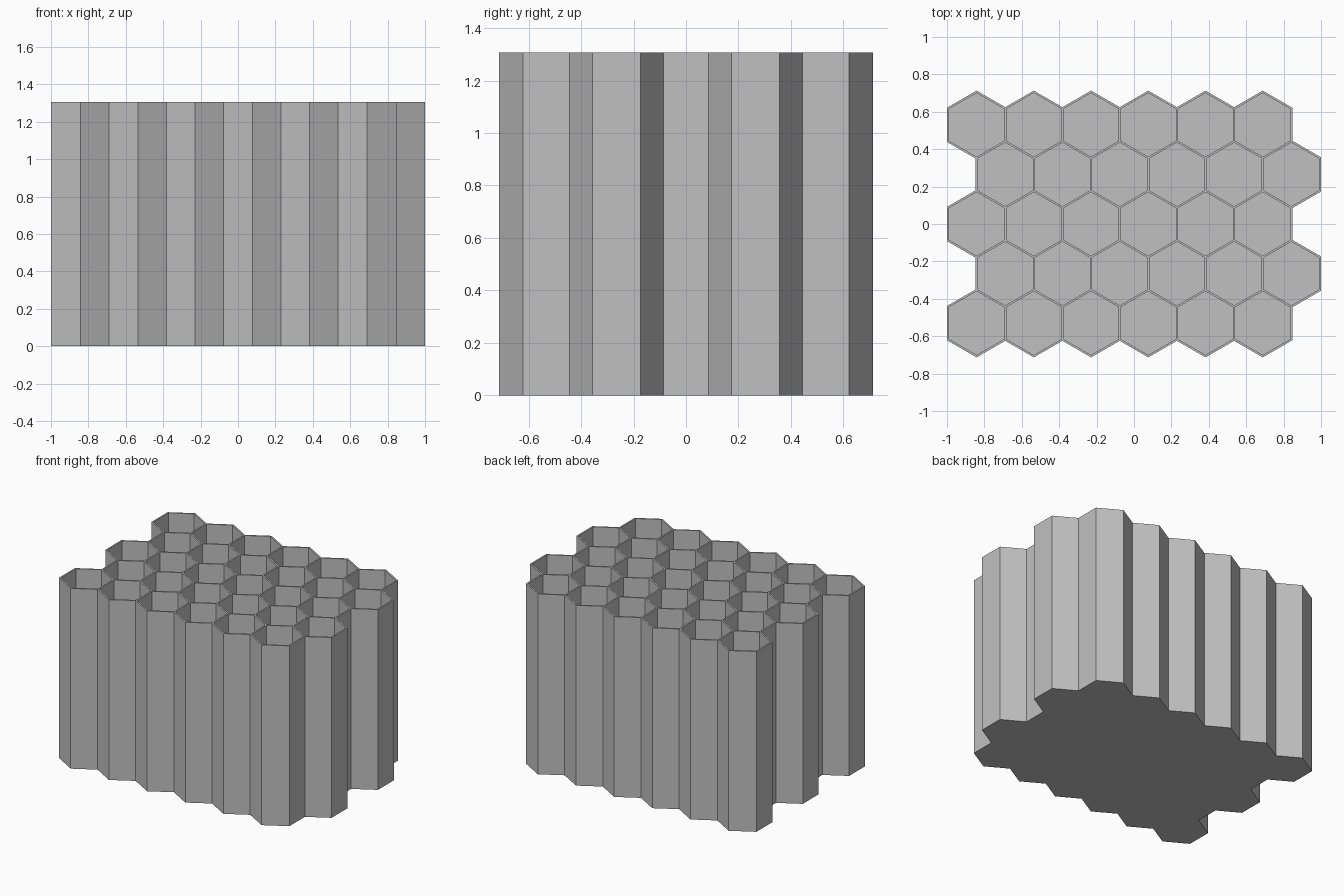
import bpy
import bmesh
from math import sin, cos, pi, sqrt
from mathutils import Vector

cube = bpy.data.objects.get("Cube")
if cube:
    bpy.data.objects.remove(cube)

PITCH = 0.306      # spacing between cells
WALL = 0.011       # wall thickness
HEIGHT = 1.306
FLOOR = 0.011
ROWS, COLUMNS = 5, 6

grey = bpy.data.materials.new("plain_grey")
grey.use_nodes = True
colour = (0.53, 0.53, 0.53, 1)
grey.diffuse_color = colour
grey.node_tree.nodes["Principled BSDF"].inputs["Base Color"].default_value = colour

bm = bmesh.new()

# Flat sheet of touching hexagons at rim height, alternate rows shifted
radius = PITCH / sqrt(3)
for row in range(ROWS):
    shift = PITCH / 4 * (1 if row % 2 else -1)
    for column in range(COLUMNS):
        x = (column - (COLUMNS - 1) / 2) * PITCH + shift
        y = (row - (ROWS - 1) / 2) * radius * 1.5
        corners = [bm.verts.new((x + radius * sin(-k * pi / 3),
                                 y + radius * cos(k * pi / 3), HEIGHT))
                   for k in range(6)]
        bm.faces.new(corners)
bmesh.ops.remove_doubles(bm, verts=bm.verts[:], dist=0.001)

# Outward offset that gives the outer walls their full thickness
offsets = {}
for v in bm.verts:
    if v.is_boundary:
        centres = [f.calc_center_median() for f in v.link_faces]
        middle = sum(centres, Vector()) / len(centres)
        offsets[v] = (v.co - middle).normalized() * WALL / sqrt(3)

# Rims around each cell, then the hollow wells
cells = bm.faces[:]
bmesh.ops.inset_individual(bm, faces=cells, thickness=WALL / 2, use_even_offset=True)
for v, offset in offsets.items():
    v.co += offset
outline = [e for e in bm.edges if e.is_boundary]
wells = bmesh.ops.extrude_discrete_faces(bm, faces=cells)["faces"]
for face in wells:
    for v in face.verts:
        v.co.z = FLOOR

# Outer walls and closed base
skirt = bmesh.ops.extrude_edge_only(bm, edges=outline)["geom"]
for item in skirt:
    if isinstance(item, bmesh.types.BMVert):
        item.co.z = 0
base_edges = [e for e in bm.edges if all(v.co.z < FLOOR / 2 for v in e.verts)]
bmesh.ops.contextual_create(bm, geom=base_edges)
bmesh.ops.recalc_face_normals(bm, faces=bm.faces[:])

mesh = bpy.data.meshes.new("honeycomb_holder")
bm.to_mesh(mesh)
bm.free()
mesh.materials.append(grey)
holder = bpy.data.objects.new("honeycomb_holder", mesh)
bpy.context.collection.objects.link(holder)
